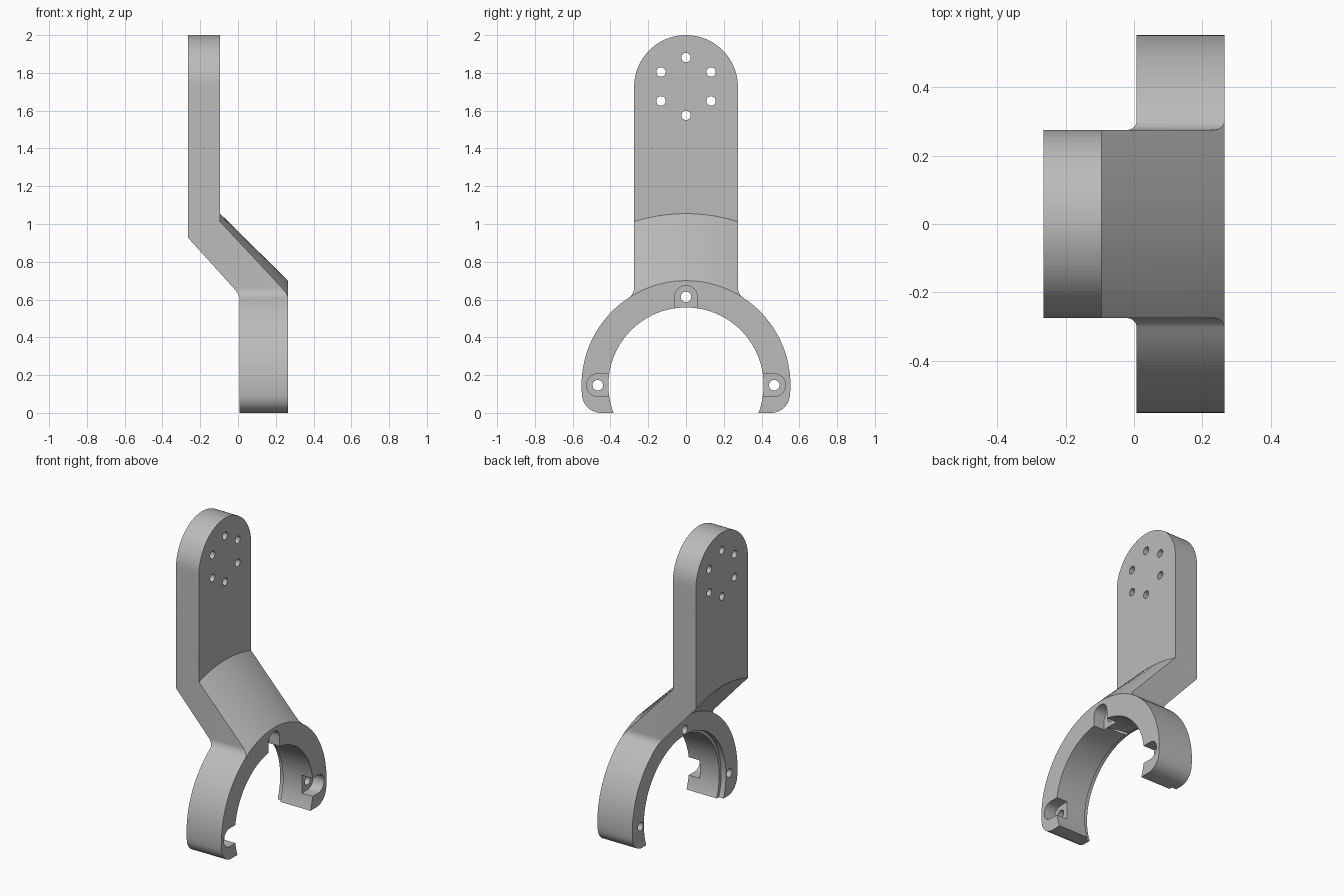
import bpy, bmesh
from math import sin, cos, pi, sqrt, atan2, hypot

cube = bpy.data.objects.get("Cube")
if cube:
    bpy.data.objects.remove(cube)

# Main dimensions
BACK, PLATE_FRONT = -0.265, -0.095      # plate thickness range
RING_BACK, FRONT = 0.008, 0.265         # ring thickness range
CZ, R_OUT, R_IN = 0.147, 0.553, 0.411   # ring centre height and radii
HALF = 0.275                            # half width of plate
BOLT = 0.467                            # radius of ring bolt circle


def arc(cy, cz, r, a0, a1, n):
    return [(cy + r * cos(a0 + (a1 - a0) * i / n), cz + r * sin(a0 + (a1 - a0) * i / n))
            for i in range(n + 1)]


def circle(cy, cz, r, n=32):
    return arc(cy, cz, r, 0, 2 * pi, n)[:-1]


def loft(name, sections):
    """Closed solid through a list of matching 3D loops."""
    bm = bmesh.new()
    loops = [[bm.verts.new(p) for p in s] for s in sections]
    for a, b in zip(loops, loops[1:]):
        for i in range(len(a)):
            j = (i + 1) % len(a)
            bm.faces.new((a[i], a[j], b[j], b[i]))
    bm.faces.new(loops[0][::-1])
    bm.faces.new(loops[-1])
    bmesh.ops.recalc_face_normals(bm, faces=bm.faces)
    mesh = bpy.data.meshes.new(name)
    bm.to_mesh(mesh)
    bm.free()
    obj = bpy.data.objects.new(name, mesh)
    bpy.context.collection.objects.link(obj)
    return obj


def prism(name, pts, x0, x1):
    return loft(name, [[(x, y, z) for y, z in pts] for x in (x0, x1)])


def combine(target, tool, operation):
    tool.hide_render = True
    mod = target.modifiers.new("cut", 'BOOLEAN')
    mod.operation, mod.solver, mod.object = operation, 'EXACT', tool
    bpy.context.view_layer.objects.active = target
    bpy.ops.object.modifier_apply(modifier=mod.name)
    bpy.data.objects.remove(tool)


# Side silhouette: rounded feet, ring, neck fillets, round-topped plate
foot, neck = 0.1, 0.065
foot_y = sqrt((R_OUT - foot) ** 2 - (CZ - foot) ** 2)
foot_a = atan2(foot - CZ, foot_y)
neck_y = HALF + neck
neck_dz = sqrt((R_OUT + neck) ** 2 - neck_y ** 2)
neck_a = atan2(neck_dz, neck_y)
half = arc(foot_y, foot, foot, -pi / 2, foot_a, 10)
half += arc(0, CZ, R_OUT, foot_a, neck_a, 32)[1:]
half += arc(neck_y, CZ + neck_dz, neck, neck_a + pi, pi, 8)[1:]
half += arc(0, 2 - HALF, HALF, 0, pi / 2, 24)
silhouette = half + [(-y, z) for y, z in half[-2::-1]]


# Cranked cross-section swept across the width, with arched sloping faces
def section(y):
    t = min(abs(y), 0.33)
    ring, upper, lower = (CZ + sqrt(r * r - t * t) for r in (R_OUT, 0.908, 0.828))
    profile = [(BACK, lower), (BACK, 2.1), (PLATE_FRONT, 2.1), (PLATE_FRONT, upper),
               (FRONT, ring), (FRONT, -0.1), (RING_BACK, -0.1), (RING_BACK, ring)]
    return [(x, y, z) for x, z in profile]


columns = [-0.6] + [-0.33 + 0.03 * i for i in range(23)] + [0.6]
bracket = loft("cranked_bracket", [section(y) for y in columns])
combine(bracket, prism("silhouette", silhouette, -0.5, 0.5), 'INTERSECT')

# Ring opening with a shallow recess on the back
combine(bracket, prism("bore", circle(0, CZ, R_IN, 96), -0.2, 0.5), 'DIFFERENCE')
combine(bracket, prism("recess", circle(0, CZ, 0.432, 96), -0.05, 0.043), 'DIFFERENCE')

# Three open-sided pockets with bolt holes in the ring
for a in (0, pi / 2, pi):
    slot = arc(BOLT, 0, 0.06, -pi / 2, pi / 2, 16) + [(0.3, 0.06), (0.3, -0.06)]
    slot = [(u * cos(a) - v * sin(a), CZ + u * sin(a) + v * cos(a)) for u, v in slot]
    combine(bracket, prism("pocket", slot, FRONT - 0.08, 0.5), 'DIFFERENCE')
    hole = circle(BOLT * cos(a), CZ + BOLT * sin(a), 0.028, 24)
    combine(bracket, prism("ring_hole", hole, -0.2, 0.5), 'DIFFERENCE')

# Six holes in the plate
for i in range(6):
    a = pi / 2 + i * pi / 3
    hole = circle(0.153 * cos(a), 1.728 + 0.153 * sin(a), 0.025, 24)
    combine(bracket, prism("plate_hole", hole, -0.5, 0.1), 'DIFFERENCE')

# Material and shading
grey = bpy.data.materials.new("plain grey")
grey.use_nodes = True
colour = (0.5, 0.5, 0.5, 1)
grey.diffuse_color = colour
grey.node_tree.nodes["Principled BSDF"].inputs["Base Color"].default_value = colour
bracket.data.materials.clear()
bracket.data.materials.append(grey)
for p in bracket.data.polygons:
    p.material_index = 0
bpy.ops.object.select_all(action='DESELECT')
bracket.select_set(True)
bpy.context.view_layer.objects.active = bracket
bpy.ops.object.shade_smooth_by_angle(angle=pi / 6)
